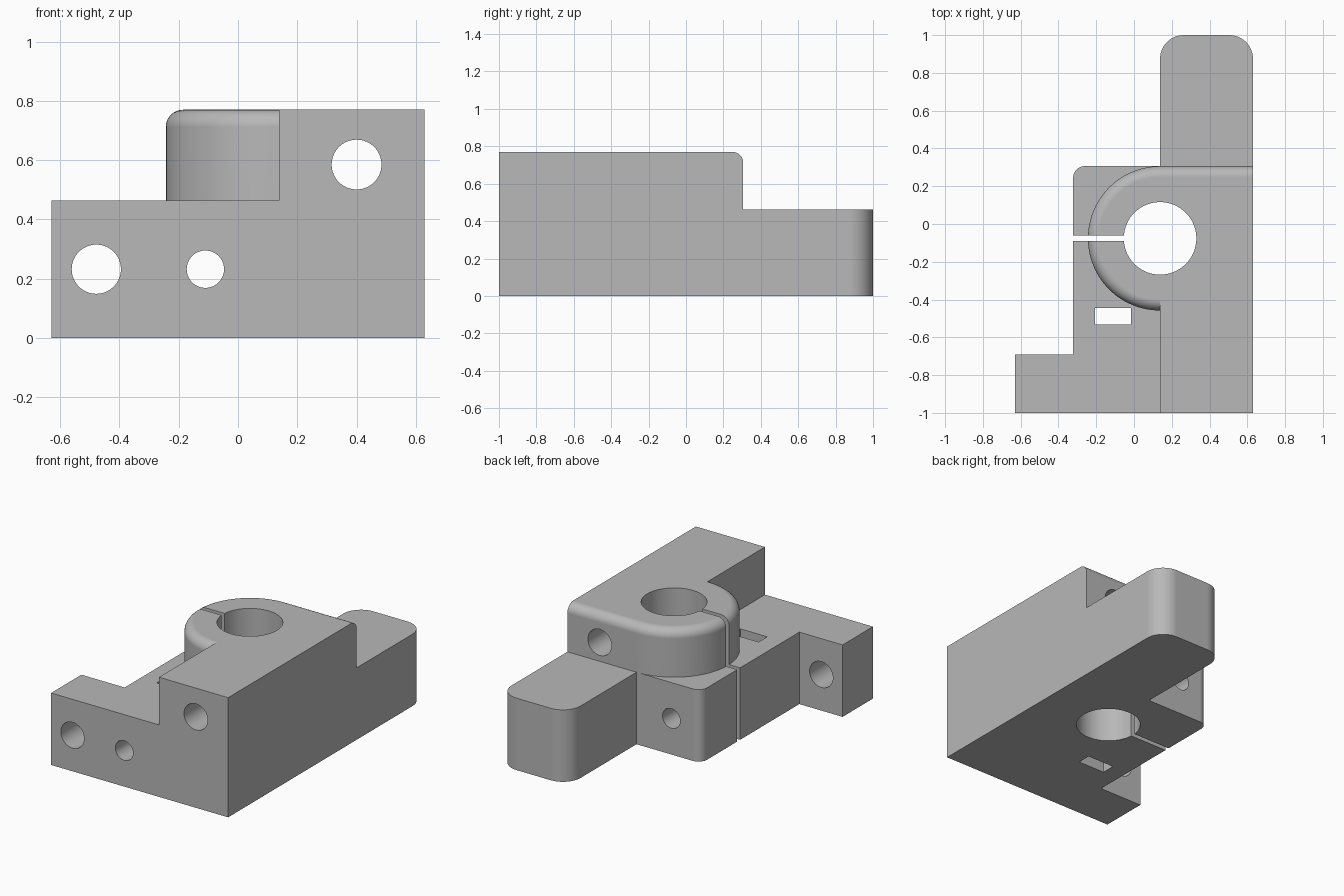
import bpy, bmesh
from math import sin, cos, pi
from mathutils import Vector

cube = bpy.data.objects.get("Cube")
if cube:
    bpy.data.objects.remove(cube, do_unlink=True)

grey = bpy.data.materials.new("light grey")
grey.use_nodes = True
colour = (0.48, 0.48, 0.48, 1)
grey.diffuse_color = colour
grey.node_tree.nodes["Principled BSDF"].inputs["Base Color"].default_value = colour

# Shared dimensions
HALF_X, HALF_Y = 0.63, 1.0
STEP_Z, TOP_Z = 0.463, 0.77
WALL_X, BACK_Y = 0.138, 0.306
BOSS_R = 0.382
BORE_Y = BACK_Y - BOSS_R


def loft(name, rings):
    """Solid through matching rings of points, capped at both ends."""
    bm = bmesh.new()
    loops = [[bm.verts.new(p) for p in ring] for ring in rings]
    for a, b in zip(loops, loops[1:]):
        for i in range(len(a)):
            j = (i + 1) % len(a)
            bm.faces.new((a[i], a[j], b[j], b[i]))
    bm.faces.new(loops[0])
    bm.faces.new(loops[-1])
    bmesh.ops.recalc_face_normals(bm, faces=bm.faces)
    mesh = bpy.data.meshes.new(name)
    bm.to_mesh(mesh)
    bm.free()
    mesh.materials.append(grey)
    obj = bpy.data.objects.new(name, mesh)
    bpy.context.collection.objects.link(obj)
    return obj


def prism(name, outline, z0, z1):
    return loft(name, [[(x, y, z) for x, y in outline] for z in (z0, z1)])


def box(name, x0, x1, y0, y1, z0, z1):
    return prism(name, [(x0, y0), (x1, y0), (x1, y1), (x0, y1)], z0, z1)


def circle(r, n=64):
    return [(r * cos(2 * pi * i / n), r * sin(2 * pi * i / n)) for i in range(n)]


def front_hole(name, x, z, r, y0, y1):
    return loft(name, [[(x + u, y, z + v) for u, v in circle(r)] for y in (y0, y1)])


def rounded(corners, n=12):
    """Outline with right-angle corners (x, y, radius) turned into arcs."""
    out = []
    for i, (x, y, r) in enumerate(corners):
        p = Vector((x, y))
        if not r:
            out.append((x, y))
            continue
        a = (Vector(corners[i - 1][:2]) - p).normalized() * r
        b = (Vector(corners[(i + 1) % len(corners)][:2]) - p).normalized() * r
        for k in range(n + 1):
            t = k / n * pi / 2
            q = p + a * (1 - sin(t)) + b * (1 - cos(t))
            out.append((q.x, q.y))
    return out


def combine(target, other, operation):
    mod = target.modifiers.new(operation.lower(), "BOOLEAN")
    mod.operation = operation
    mod.solver = "EXACT"
    mod.object = other
    bpy.context.view_layer.objects.active = target
    bpy.ops.object.modifier_apply(modifier=mod.name)
    bpy.data.objects.remove(other, do_unlink=True)


# Base plate with side tab and rounded tail
body = prism("clamp_block", rounded([
    (-HALF_X, -HALF_Y, 0), (HALF_X, -HALF_Y, 0),
    (HALF_X, HALF_Y, 0.125), (WALL_X, HALF_Y, 0.125),
    (WALL_X, BACK_Y, 0), (-0.322, BACK_Y, 0.06),
    (-0.322, -0.692, 0), (-HALF_X, -0.692, 0)]), 0, STEP_Z)


# Raised block with half-round boss and a rounded top edge
def raised_ring(inset, z):
    r = BOSS_R - inset
    arc = [(WALL_X - r * sin(pi * i / 48), BORE_Y + r * cos(pi * i / 48), z)
           for i in range(49)]
    return [(WALL_X, -HALF_Y, z), (HALF_X, -HALF_Y, z),
            (HALF_X, BACK_Y - inset, z)] + arc


FILLET = 0.058
rings = [raised_ring(0, 0.3)]
for i in range(9):
    t = i / 8 * pi / 2
    rings.append(raised_ring(FILLET * (1 - cos(t)), TOP_Z - FILLET * (1 - sin(t))))
combine(body, loft("raised_block", rings), "UNION")

# Bore, clamping slit, nut pocket and cross holes
cutters = [
    prism("bore", [(WALL_X + u, BORE_Y + v) for u, v in circle(0.192, 96)], -0.1, 1),
    box("slit", -0.5, WALL_X, -0.09, -0.06, -0.1, 1),
    box("nut_pocket", -0.206, -0.016, -0.532, -0.444, -0.1, 1),
    front_hole("tab_hole", -0.478, 0.232, 0.083, -1.1, -0.6),
    front_hole("clamp_screw_hole", -0.11, 0.232, 0.063, -1.1, 0.5),
    front_hole("upper_hole", 0.4, 0.585, 0.084, -1.1, 0.5),
]
for cutter in cutters:
    combine(body, cutter, "DIFFERENCE")

# Smooth curved walls, crisp edges
bpy.ops.object.select_all(action="DESELECT")
body.select_set(True)
bpy.context.view_layer.objects.active = body
bpy.ops.object.shade_smooth_by_angle(angle=pi / 6)
normals = body.modifiers.new("weighted normals", "WEIGHTED_NORMAL")
normals.keep_sharp = True
